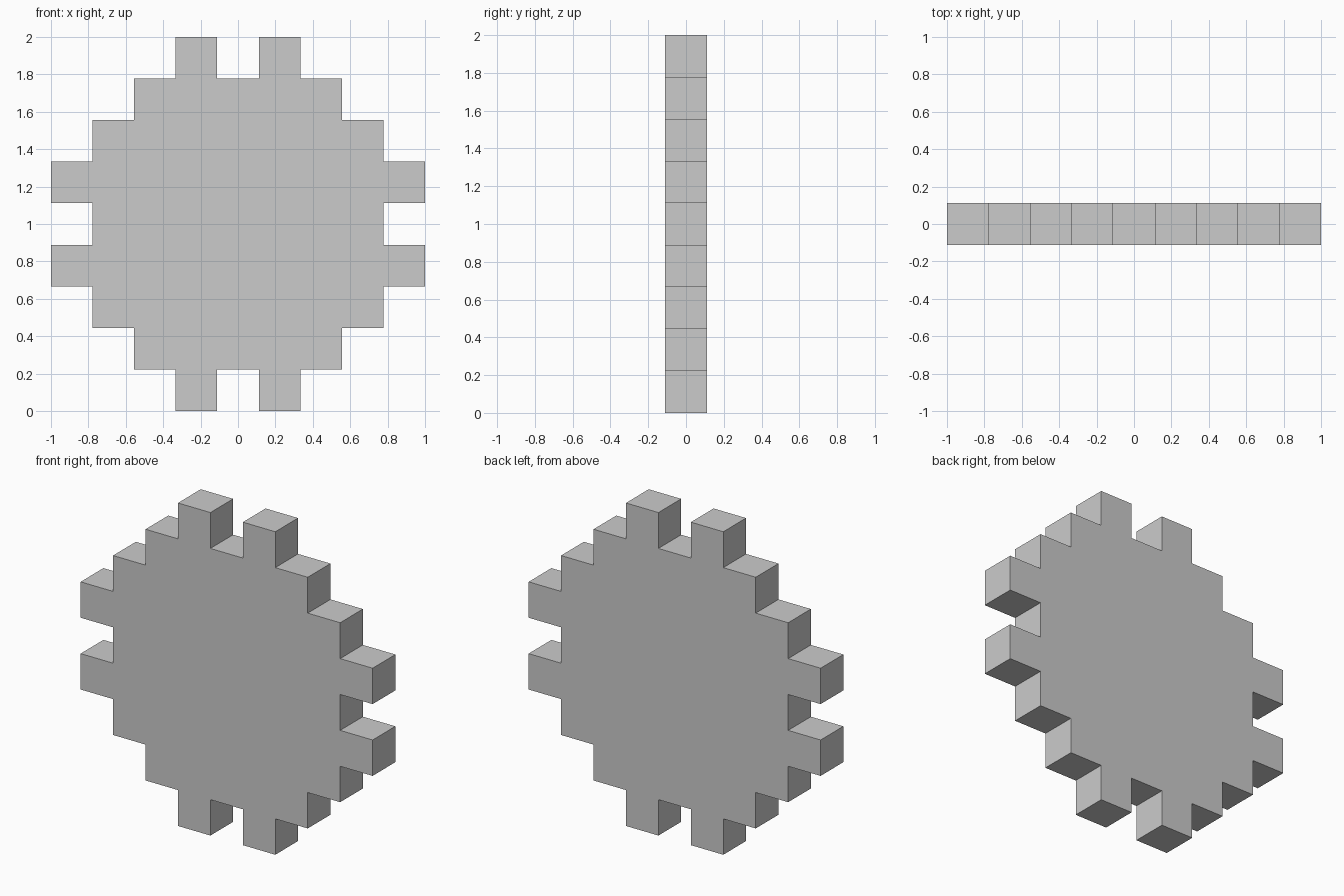
import bpy, bmesh
from mathutils import Vector

if "Cube" in bpy.data.objects:
    bpy.data.objects.remove(bpy.data.objects["Cube"])

N = 9
CELL = 2 / N

# Stepped silhouette, bottom row to top row: filled columns per row
half = [[3, 5], range(2, 7), range(1, 8), range(0, 9)]
rows = half + [range(1, 8)] + half[::-1]

# Front face made of square cells
bm = bmesh.new()
for r, cols in enumerate(rows):
    for c in cols:
        x, z = -1 + c * CELL, r * CELL
        corners = [(x, z), (x + CELL, z), (x + CELL, z + CELL), (x, z + CELL)]
        bm.faces.new([bm.verts.new((px, -CELL / 2, pz)) for px, pz in corners])
bmesh.ops.remove_doubles(bm, verts=bm.verts[:], dist=1e-4)

# Extrude one cell deep to make the solid plate
ext = bmesh.ops.extrude_face_region(bm, geom=bm.faces[:], use_keep_orig=True)
moved = [g for g in ext["geom"] if isinstance(g, bmesh.types.BMVert)]
bmesh.ops.translate(bm, verts=moved, vec=Vector((0, CELL, 0)))
bmesh.ops.recalc_face_normals(bm, faces=bm.faces[:])

mesh = bpy.data.meshes.new("stepped_gear_plate")
bm.to_mesh(mesh)
bm.free()
plate = bpy.data.objects.new("stepped_gear_plate", mesh)
bpy.context.collection.objects.link(plate)
